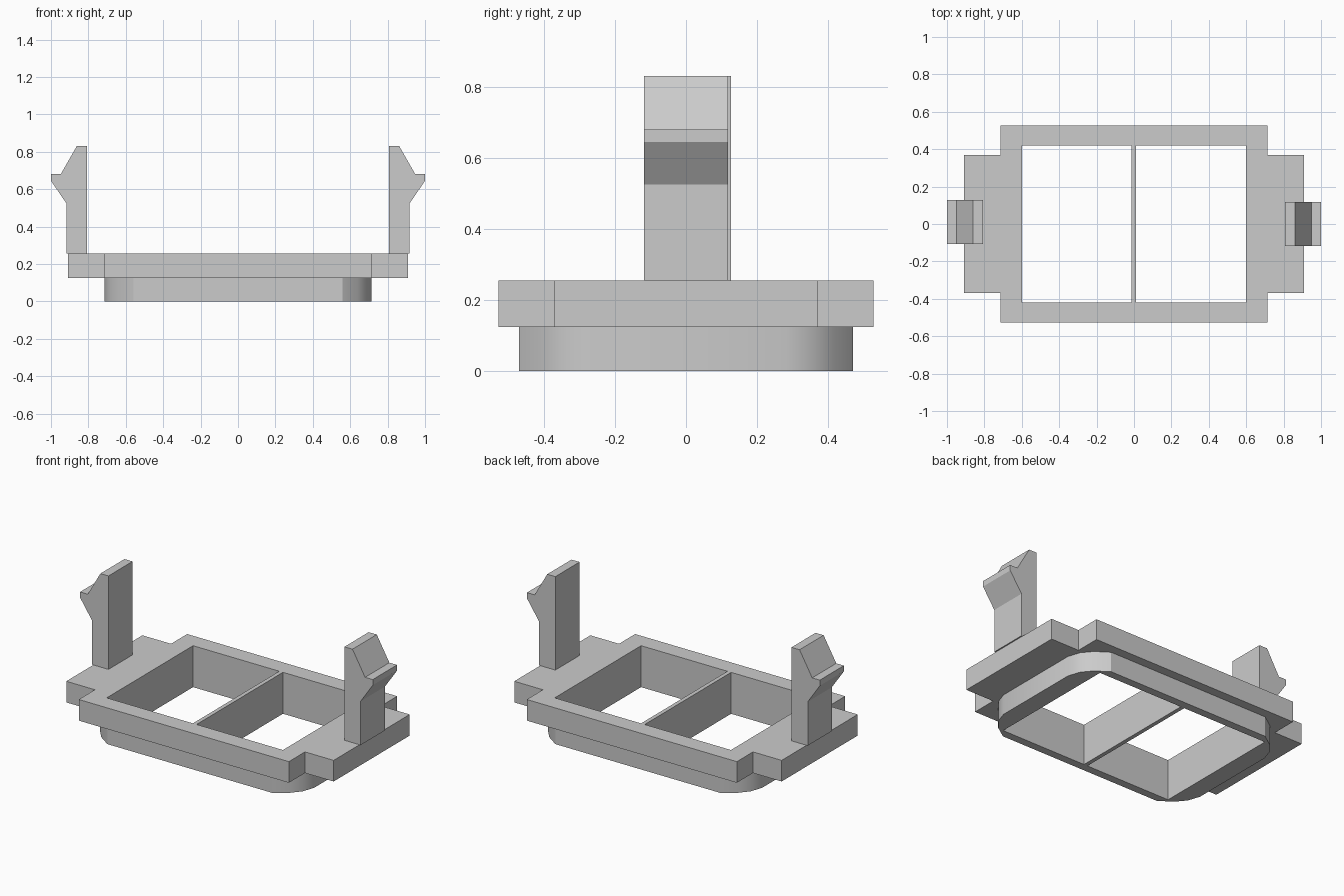
import bpy
import bmesh
from math import radians
from mathutils import Vector

cube = bpy.data.objects.get("Cube")
if cube:
    bpy.data.objects.remove(cube, do_unlink=True)

grey = bpy.data.materials.new("plain_grey")
grey.use_nodes = True
colour = (0.6, 0.6, 0.6, 1)
grey.diffuse_color = colour
grey.node_tree.nodes["Principled BSDF"].inputs["Base Color"].default_value = colour


def prism(name, loops, shift, smooth=False):
    """Fill an outline (later loops are holes) and extrude it by shift."""
    bm = bmesh.new()
    edges = []
    for loop in loops:
        verts = [bm.verts.new(p) for p in loop]
        edges += [bm.edges.new((a, b)) for a, b in zip(verts, verts[1:] + verts[:1])]
    bmesh.ops.triangle_fill(bm, edges=edges, use_beauty=True)
    out = bmesh.ops.extrude_face_region(bm, geom=bm.faces[:])
    moved = [v for v in out["geom"] if isinstance(v, bmesh.types.BMVert)]
    bmesh.ops.translate(bm, verts=moved, vec=Vector(shift))
    bmesh.ops.recalc_face_normals(bm, faces=bm.faces[:])
    bmesh.ops.dissolve_limit(bm, angle_limit=radians(1),
                             verts=bm.verts[:], edges=bm.edges[:])
    mesh = bpy.data.meshes.new(name)
    bm.to_mesh(mesh)
    bm.free()
    mesh.materials.append(grey)
    obj = bpy.data.objects.new(name, mesh)
    bpy.context.collection.objects.link(obj)
    if smooth:
        bpy.ops.object.select_all(action="DESELECT")
        obj.select_set(True)
        bpy.context.view_layer.objects.active = obj
        bpy.ops.object.shade_smooth_by_angle(angle=radians(30))
    return obj


def rectangle(x0, x1, y0, y1, z):
    return [(x0, y0, z), (x1, y0, z), (x1, y1, z), (x0, y1, z)]


def four_corners(quarter, z):
    """Mirror one corner's points, listed from +y side to +x side, all round."""
    q = quarter
    ring = q + [(x, -y) for x, y in reversed(q)]
    ring += [(-x, -y) for x, y in q] + [(-x, y) for x, y in reversed(q)]
    return [(x, y, z) for x, y in ring]


def windows(z):
    return [rectangle(-0.6, -0.013, -0.42, 0.42, z),
            rectangle(0.012, 0.6, -0.42, 0.42, z)]


# Flange plate with a wide ear at each end and two windows
flange_z, flange_top = 0.125, 0.255
corner = [(0.715, 0.527), (0.715, 0.37), (0.91, 0.37)]
prism("flange", [four_corners(corner, flange_z)] + windows(flange_z),
      (0, 0, flange_top - flange_z))

# Lower collar with rounded corners
corner = [(0.56, 0.47), (0.64, 0.415), (0.69, 0.355), (0.715, 0.28)]
prism("collar", [four_corners(corner, 0)] + windows(0), (0, 0, flange_z), smooth=True)

# Barbed snap clips standing on the ears
clip = [(0.807, flange_top), (0.807, 0.83), (0.862, 0.83), (0.948, 0.68),
        (1, 0.68), (1, 0.645), (0.918, 0.525), (0.918, flange_top)]
for name, side, y0, y1 in (("left_clip", 1, -0.118, 0.118),
                           ("right_clip", -1, -0.107, 0.127)):
    prism(name, [[(side * x, y0, z) for x, z in clip]], (0, y1 - y0, 0))
